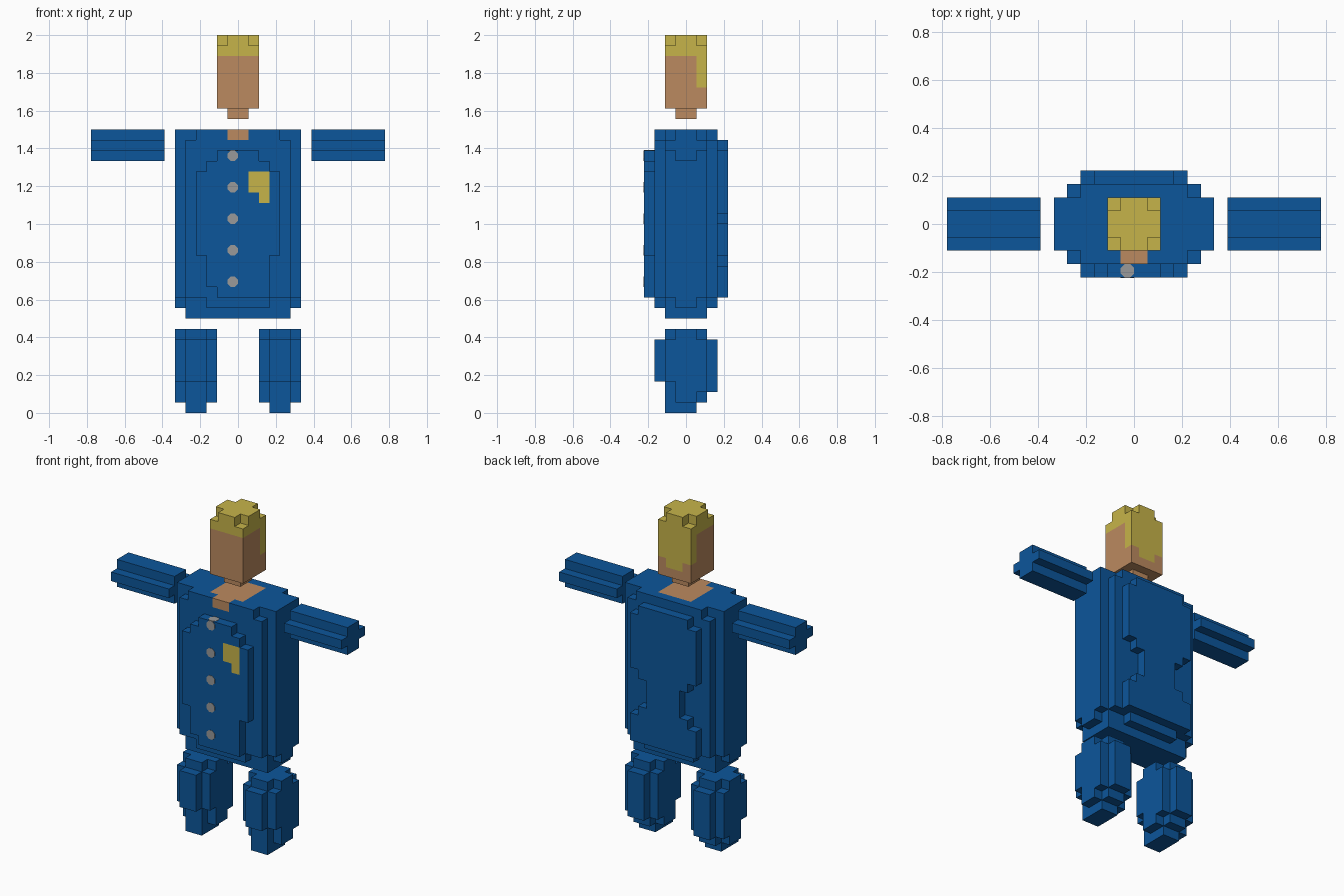
import bpy, bmesh, math
from mathutils import Vector, Matrix

if "Cube" in bpy.data.objects:
    bpy.data.objects.remove(bpy.data.objects["Cube"])

U = 1 / 18  # size of one block


def mat(name, r, g, b):
    m = bpy.data.materials.new(name)
    m.diffuse_color = (r, g, b, 1)
    m.use_nodes = True
    m.node_tree.nodes["Principled BSDF"].inputs["Base Color"].default_value = m.diffuse_color
    return m


BLUE = mat("blue cloth", 0.0037, 0.093, 0.328)
SKIN = mat("skin", 0.50, 0.255, 0.115)
YELLOW = mat("yellow", 0.565, 0.456, 0.068)
GREY = mat("grey metal", 0.32, 0.32, 0.32)


def add_object(name, bm, mats):
    me = bpy.data.meshes.new(name)
    bm.to_mesh(me)
    bm.free()
    for m in mats:
        me.materials.append(m)
    ob = bpy.data.objects.new(name, me)
    bpy.context.collection.objects.link(ob)
    return ob


def blocks(name, boxes, mats, rule=lambda cell, n: 0):
    """Outer skin of a union of block-grid boxes (x0,x1,y0,y1,z0,z1)."""
    cells = {(x, y, z) for x0, x1, y0, y1, z0, z1 in boxes
             for x in range(x0, x1) for y in range(y0, y1) for z in range(z0, z1)}
    bm = bmesh.new()
    verts = {}
    for c in sorted(cells):
        for axis in range(3):
            for s in (-1, 1):
                n = [0, 0, 0]
                n[axis] = s
                if tuple(c[i] + n[i] for i in range(3)) in cells:
                    continue
                a, b = (axis + 1) % 3, (axis + 2) % 3
                loop = []
                for da, db in ((0, 0), (1, 0), (1, 1), (0, 1))[::s]:
                    p = list(c)
                    p[axis] += s > 0
                    p[a] += da
                    p[b] += db
                    p = tuple(p)
                    if p not in verts:
                        verts[p] = bm.verts.new(Vector(p) * U)
                    loop.append(verts[p])
                f = bm.faces.new(loop)
                f.material_index = rule(c, tuple(n))
    # merge coplanar block faces of one colour
    bmesh.ops.dissolve_limit(bm, angle_limit=0.01, verts=bm.verts[:],
                             edges=bm.edges[:], delimit={'MATERIAL'})
    return add_object(name, bm, mats)


def sym(half, y0, y1, z0, z1):
    return (-half, half, y0, y1, z0, z1)


# torso: core, stepped sides, front and back panels
torso = [sym(6, -1, 1, 10, 27), sym(6, -2, 2, 11, 27), sym(5, -2, 2, 9, 27),
         sym(5, -3, 3, 11, 26), sym(4, -3, 3, 11, 27), sym(3, -3, 3, 10, 27)]
torso += [sym(2, -4, -3, 12, 25), sym(3, -4, -3, 12, 24), sym(4, -4, -3, 15, 23),
          (-2, 3, -4, -3, 11, 12)]
torso += [sym(3, 3, 4, 25, 26), sym(4, 3, 4, 19, 25), sym(3, 3, 4, 18, 19),
          sym(2, 3, 4, 15, 18), sym(3, 3, 4, 14, 15), sym(4, 3, 4, 11, 14)]


def torso_colour(c, n):
    x, y, z = c
    if z == 26 and n[2] == 1:  # open collar, top
        if -2 <= x < 2 and -2 <= y < 2 or -1 <= x < 1 and y == -3:
            return 1
    if z == 26 and y == -3 and n[1] == -1 and -1 <= x < 1:  # collar, front
        return 1
    if y == -4 and n[1] == -1:  # badge on the chest
        if 1 <= x < 3 and z in (21, 22) or x == 2 and z == 20:
            return 2
    return 0


blocks("torso", torso, [BLUE, SKIN, YELLOW], torso_colour)


# buttons: thin octagonal plates
def button(name, centre, rot):
    bm = bmesh.new()
    r = 0.5 * U / math.cos(math.pi / 8)
    m = Matrix.Translation(Vector(centre) * U) @ rot @ Matrix.Rotation(math.pi / 8, 4, 'Z')
    bmesh.ops.create_cone(bm, cap_ends=True, segments=8, radius1=r, radius2=r,
                          depth=0.004, matrix=m)
    add_object(name, bm, [GREY])


for i in range(5):
    button(f"button_{i + 1}", (-0.5, -4, 12.5 + 3 * i), Matrix.Rotation(math.pi / 2, 4, 'X'))
button("button_top_edge", (-0.5, -3.5, 25), Matrix.Identity(4))


# head with neck and hair
def head_colour(c, n):
    x, y, z = c
    if z >= 34:
        return 1
    if y == 1 and n[2] == 0:
        return int(z >= 31 or (z == 30 and -1 <= x < 1 and n[1] == 1))
    return 0


blocks("head", [sym(1, -1, 1, 28, 29), sym(2, -2, 2, 29, 35),
                sym(2, -1, 1, 35, 36), sym(1, -2, 2, 35, 36)],
       [SKIN, YELLOW], head_colour)

# arms and legs, mirrored left and right
ARM = [(7, 14, -2, 2, 25, 26), (7, 14, -1, 1, 24, 27)]
LEG = [(3, 5, -2, 1, 0, 1),
       (2, 6, -1, 1, 1, 8), (3, 5, -2, 2, 1, 8),
       (2, 6, -2, 1, 3, 7), (2, 6, -1, 2, 2, 7),
       (3, 5, -3, 2, 3, 7), (3, 5, -2, 3, 2, 7)]
for side, s in (("right", 1), ("left", -1)):
    for part, boxes in (("arm", ARM), ("leg", LEG)):
        placed = [tuple(sorted((s * b[0], s * b[1]))) + b[2:] for b in boxes]
        blocks(f"{side}_{part}", placed, [BLUE])
